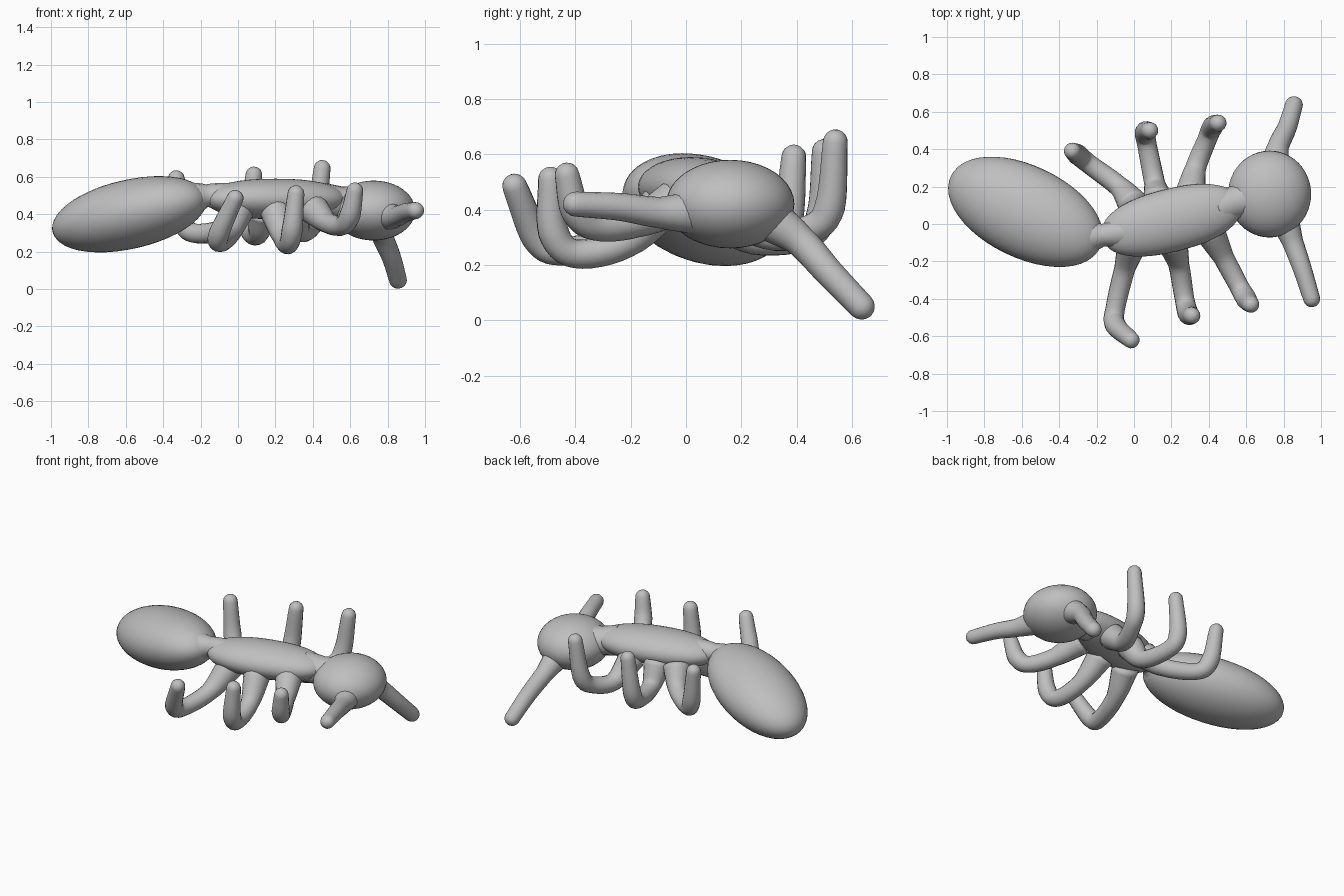
import bpy, bmesh, math
from mathutils import Vector, Matrix

cube = bpy.data.objects.get("Cube")
if cube:
    bpy.data.objects.remove(cube, do_unlink=True)

GREY = (0.52, 0.52, 0.52, 1.0)
mat = bpy.data.materials.new("matte grey")
mat.use_nodes = True
mat.diffuse_color = GREY
bsdf = mat.node_tree.nodes["Principled BSDF"]
bsdf.inputs["Base Color"].default_value = GREY
bsdf.inputs["Roughness"].default_value = 0.7


def finish(name, bm):
    """Turn a bmesh into a smooth grey object."""
    bmesh.ops.recalc_face_normals(bm, faces=bm.faces)
    mesh = bpy.data.meshes.new(name)
    bm.to_mesh(mesh)
    bm.free()
    mesh.materials.append(mat)
    mesh.shade_smooth()
    obj = bpy.data.objects.new(name, mesh)
    bpy.context.collection.objects.link(obj)
    return obj


def ellipsoid(name, centre, size, heading=0, pitch=0, power=2.0):
    """Ellipsoid with half sizes; a power above 2 makes blunter ends."""
    bm = bmesh.new()
    bmesh.ops.create_uvsphere(bm, u_segments=40, v_segments=24, radius=1)
    # poles along the length
    bmesh.ops.rotate(bm, verts=bm.verts, matrix=Matrix.Rotation(math.pi / 2, 3, 'Y'))
    turn = Matrix.Rotation(math.radians(heading), 3, 'Z') @ Matrix.Rotation(-math.radians(pitch), 3, 'Y')
    for v in bm.verts:
        x, r = abs(v.co.x), math.hypot(v.co.y, v.co.z)
        k = (x ** power + r ** power) ** (-1 / power)
        p = v.co * k
        v.co = turn @ Vector((p.x * size[0], p.y * size[1], p.z * size[2])) + Vector(centre)
    return finish(name, bm)


def limb(name, points, radii, sides=16, steps=6):
    """Smooth tapering tube through the points, with a round tip."""
    pts = [Vector(p) for p in points]
    pts = [2 * pts[0] - pts[1]] + pts + [2 * pts[-1] - pts[-2]]
    path = []
    for i in range(1, len(pts) - 2):
        a, b, c, d = pts[i - 1:i + 3]
        for s in range(steps):
            t = s / steps
            p = 0.5 * (2 * b + (c - a) * t + (2 * a - 5 * b + 4 * c - d) * t ** 2
                       + (3 * b - a - 3 * c + d) * t ** 3)
            path.append((p, radii[i - 1] * (1 - t) + radii[i] * t))
    end, r = pts[-2], radii[-1]
    path.append((end, r))
    # rounded tip
    along = (end - path[-2][0]).normalized()
    for a in (20, 40, 60, 78):
        a = math.radians(a)
        path.append((end + along * r * math.sin(a), r * math.cos(a)))

    bm = bmesh.new()
    rings = []
    tangent = (path[1][0] - path[0][0]).normalized()
    side = tangent.orthogonal().normalized()
    for i, (p, rad) in enumerate(path):
        new = (path[min(i + 1, len(path) - 1)][0] - path[max(i - 1, 0)][0]).normalized()
        side = tangent.rotation_difference(new) @ side
        tangent = new
        up = tangent.cross(side)
        rings.append([bm.verts.new(p + rad * (side * math.cos(k * math.tau / sides)
                                              + up * math.sin(k * math.tau / sides)))
                      for k in range(sides)])
    for lo, hi in zip(rings, rings[1:]):
        for k in range(sides):
            n = (k + 1) % sides
            bm.faces.new((lo[k], lo[n], hi[n], hi[k]))
    bm.faces.new(rings[0])
    bm.faces.new(rings[-1])
    return finish(name, bm)


# Body
ellipsoid("abdomen", (-0.58, 0.065, 0.40), (0.45, 0.246, 0.184), -25.6, 12, 2.05)
ellipsoid("thorax", (0.20, 0.02, 0.482), (0.38, 0.168, 0.108), 14, 0, 2.3)
ellipsoid("head", (0.725, 0.16, 0.42), (0.222, 0.232, 0.16))
limb("waist", [(-0.28, -0.07, 0.47), (-0.165, -0.06, 0.50), (-0.06, -0.045, 0.485)],
     [0.11, 0.06, 0.085])
limb("neck", [(0.44, 0.08, 0.475), (0.54, 0.115, 0.46), (0.62, 0.14, 0.44)],
     [0.095, 0.09, 0.11])

# Legs: flared hip, low elbow, raised tip
legs = {
    "left_rear_leg": [(0.0, 0.10, 0.42), (-0.08, 0.20, 0.32), (-0.24, 0.32, 0.30),
                      (-0.30, 0.37, 0.38), (-0.33, 0.39, 0.59)],
    "left_middle_leg": [(0.13, 0.12, 0.42), (0.11, 0.22, 0.30), (0.07, 0.42, 0.30),
                        (0.06, 0.49, 0.38), (0.085, 0.50, 0.61)],
    "left_front_leg": [(0.30, 0.15, 0.42), (0.33, 0.30, 0.31), (0.39, 0.45, 0.33),
                       (0.42, 0.52, 0.41), (0.45, 0.54, 0.645)],
    "right_rear_leg": [(0.0, -0.08, 0.42), (-0.05, -0.24, 0.29), (-0.10, -0.45, 0.25),
                       (-0.10, -0.54, 0.30), (-0.015, -0.62, 0.485)],
    "right_middle_leg": [(0.20, -0.08, 0.42), (0.24, -0.22, 0.28), (0.27, -0.40, 0.24),
                         (0.29, -0.48, 0.32), (0.31, -0.49, 0.51)],
    "right_front_leg": [(0.40, -0.03, 0.43), (0.48, -0.18, 0.355), (0.56, -0.33, 0.34),
                        (0.60, -0.40, 0.40), (0.625, -0.43, 0.525)],
}
for name, points in legs.items():
    limb(name, points, [0.085, 0.056, 0.052, 0.056, 0.045])

# Antennae
limb("right_antenna", [(0.80, 0.04, 0.39), (0.85, -0.10, 0.39), (0.90, -0.24, 0.41), (0.95, -0.40, 0.42)],
     [0.08, 0.056, 0.05, 0.045])
limb("left_antenna", [(0.75, 0.28, 0.38), (0.77, 0.41, 0.29), (0.82, 0.52, 0.17), (0.855, 0.635, 0.05)],
     [0.085, 0.058, 0.052, 0.048])
